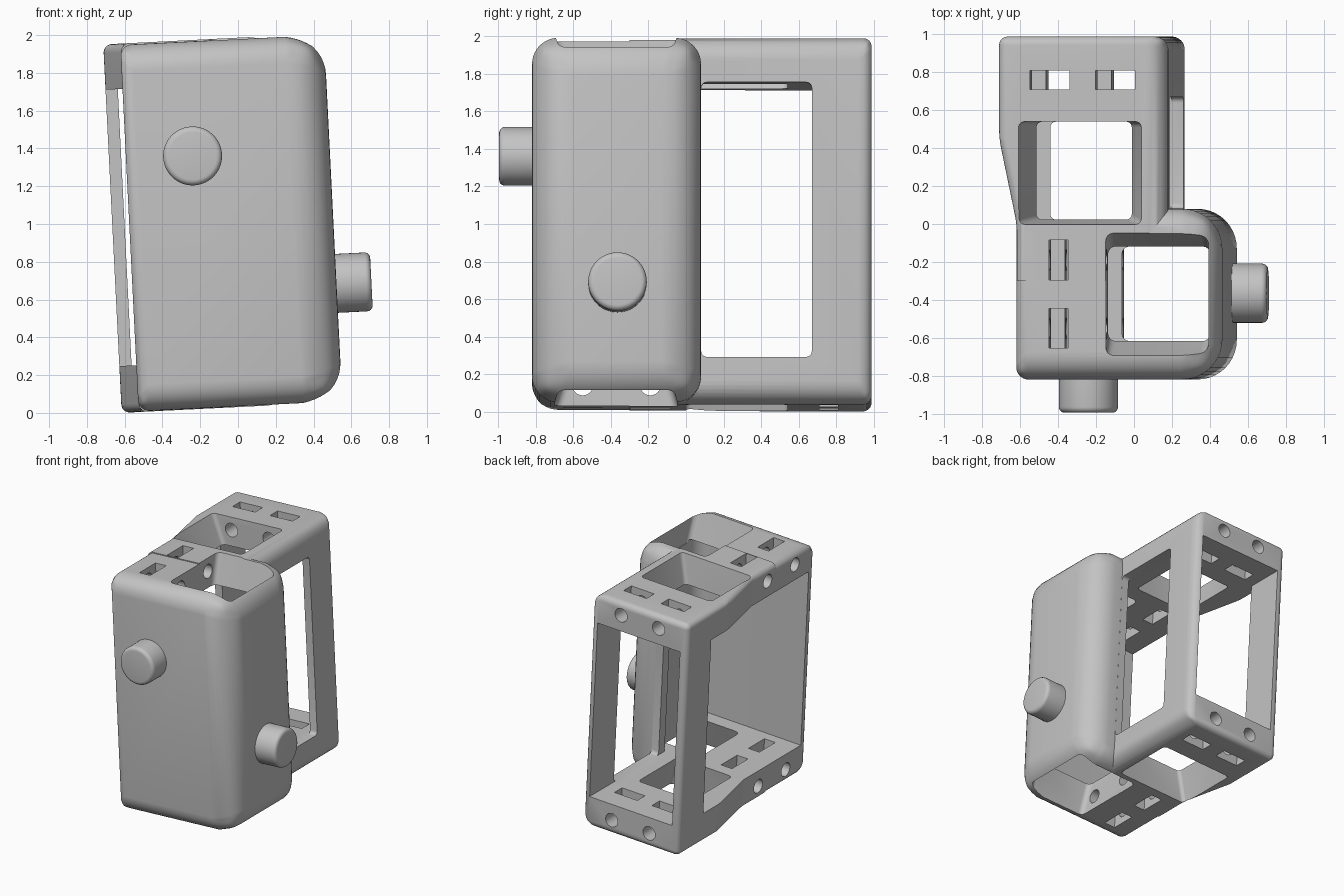
import bpy, bmesh, math
from mathutils import Matrix, Vector

cube = bpy.data.objects.get("Cube")
if cube:
    bpy.data.objects.remove(cube, do_unlink=True)

MID = 1.0125           # mid height of the body
TILT = Matrix.Translation((0, 0, 1)) @ Matrix.Rotation(-0.05, 4, 'Y') @ Matrix.Translation((0, 0, -1))

grey = bpy.data.materials.new("plain_grey")
grey.use_nodes = True
grey.diffuse_color = (0.55, 0.55, 0.55, 1)
grey.node_tree.nodes["Principled BSDF"].inputs["Base Color"].default_value = (0.55, 0.55, 0.55, 1)


def activate(obj):
    bpy.ops.object.select_all(action='DESELECT')
    obj.select_set(True)
    bpy.context.view_layer.objects.active = obj


def apply_modifier(obj, kind, **settings):
    mod = obj.modifiers.new(kind.lower(), kind)
    for key, value in settings.items():
        setattr(mod, key, value)
    activate(obj)
    bpy.ops.object.modifier_apply(modifier=mod.name)


def loft(name, low, z0, high, z1, radius=None, segments=8):
    """Solid between two outlines; radius(midpoint, direction) rounds each edge."""
    bm = bmesh.new()
    a = [bm.verts.new((x, y, z0)) for x, y in low]
    b = [bm.verts.new((x, y, z1)) for x, y in high]
    n = len(a)
    bm.faces.new(a)
    bm.faces.new(b)
    for i in range(n):
        j = (i + 1) % n
        bm.faces.new((a[i], a[j], b[j], b[i]))
    bmesh.ops.recalc_face_normals(bm, faces=bm.faces)
    if radius:
        layer = bm.edges.layers.float.new("bevel_weight_edge")
        for e in bm.edges:
            p, q = e.verts[0].co, e.verts[1].co
            e[layer] = radius((p + q) / 2, (q - p).normalized())
    mesh = bpy.data.meshes.new(name)
    bm.to_mesh(mesh)
    bm.free()
    obj = bpy.data.objects.new(name, mesh)
    bpy.context.collection.objects.link(obj)
    if radius:
        apply_modifier(obj, 'BEVEL', width=1.0, segments=segments,
                       limit_method='WEIGHT', use_clamp_overlap=False)
    return obj


def rect(x0, x1, y0, y1):
    return [(x0, y0), (x1, y0), (x1, y1), (x0, y1)]


def block(name, x, y, z, radius=None, segments=8):
    outline = rect(*x, *y)
    return loft(name, outline, z[0], outline, z[1], radius, segments)


def rod(name, start, end, r, rim=0.0):
    start, end = Vector(start), Vector(end)
    axis = end - start
    bm = bmesh.new()
    bmesh.ops.create_cone(bm, cap_ends=True, segments=48, radius1=r, radius2=r, depth=axis.length)
    if rim:
        top = [e for e in bm.edges if all(v.co.z > 0 for v in e.verts)]
        bmesh.ops.bevel(bm, geom=top, offset=rim, segments=5, profile=0.5, affect='EDGES')
    turn = Vector((0, 0, 1)).rotation_difference(axis).to_matrix().to_4x4()
    bm.transform(Matrix.Translation((start + end) / 2) @ turn)
    mesh = bpy.data.meshes.new(name)
    bm.to_mesh(mesh)
    bm.free()
    obj = bpy.data.objects.new(name, mesh)
    bpy.context.collection.objects.link(obj)
    return obj


def combine(body, other, operation='DIFFERENCE'):
    apply_modifier(body, 'BOOLEAN', object=other, operation=operation, solver='EXACT')
    bpy.data.objects.remove(other, do_unlink=True)


def finish(obj):
    obj.data.transform(TILT)
    obj.data.materials.clear()
    obj.data.materials.append(grey)
    activate(obj)
    bpy.ops.object.shade_smooth_by_angle(angle=math.radians(32))


# Edge rounding rules
def front_rounding(mid, d):
    if mid.x > 0.45:
        return 0.21
    if mid.x < -0.5:
        return 0.06
    return 0.14


def rear_rounding(mid, d):
    if mid.y < -0.25:
        return 0
    if mid.x > 0.2:
        return 0.07 if abs(d.z) > 0.5 else 0.12
    return 0.045


def upright(r):
    return lambda mid, d: r if abs(d.z) > 0.5 else 0


# Front housing joined to the rear frame
body = block("holder_body", (-0.575, 0.505), (-0.82, 0.08), (0.035, 1.978), front_rounding, 10)
plan = [(-0.572, -0.3), (0.225, -0.3), (0.225, 0.988), (-0.665, 0.988), (-0.665, 0.45), (-0.572, 0)]
combine(body, loft("rear_frame", plan, 0.032, plan, 1.985, rear_rounding), 'UNION')

# Inner compartments and side windows
inside = (0.28, 1.745)
combine(body, block("front_cavity", (-0.5, 0.435), (-0.74, 0.002), inside, upright(0.12)))
combine(body, block("rear_cavity", (-0.6, 0.16), (-0.2, 1.2), inside))
combine(body, block("open_side", (-1, -0.3), (-0.74, 0.67), inside))
combine(body, block("side_window", (0.1, 0.4), (0.081, 0.67), inside,
                    lambda mid, d: 0.03 if abs(d.x) > 0.5 else 0, 4))

# Slots, flared openings and bolt holes, repeated in both end plates
for side in (1, -1):
    z_in, z_out = MID + side * 0.71, MID + side * 1.0
    combine(body, loft("rear_opening", rect(-0.47, 0.02, 0.025, 0.54), z_in,
                       rect(-0.57, 0.095, -0.005, 0.54), z_out, upright(0.03), 4))
    combine(body, loft("front_opening", rect(-0.1, 0.44, -0.61, -0.125), z_in,
                       rect(-0.1, 0.44, -0.705, -0.04), z_out, upright(0.04), 4))
    z_hole = MID + side * 0.865
    z_span = (min(z_in, z_out), max(z_in, z_out))
    for x in (-0.395, -0.05):
        combine(body, block("rear_slot", (x - 0.105, x + 0.105), (0.71, 0.81), z_span))
        combine(body, rod("rear_bolt_hole", (x, 0.45, z_hole), (x, 1.2, z_hole), 0.056))
    for y in (-0.19, -0.55):
        combine(body, block("front_slot", (-0.4, -0.3), (y - 0.105, y + 0.105), z_span))
        combine(body, rod("front_bolt_hole", (-1, y, z_hole), (-0.03, y, z_hole), 0.056))
finish(body)

# Round knobs on the front and on the left side
finish(rod("front_knob", (-0.222, -0.79, 1.372), (-0.222, -0.995, 1.372), 0.156, 0.03))
finish(rod("left_knob", (0.48, -0.365, 0.66), (0.69, -0.365, 0.66), 0.156, 0.03))
